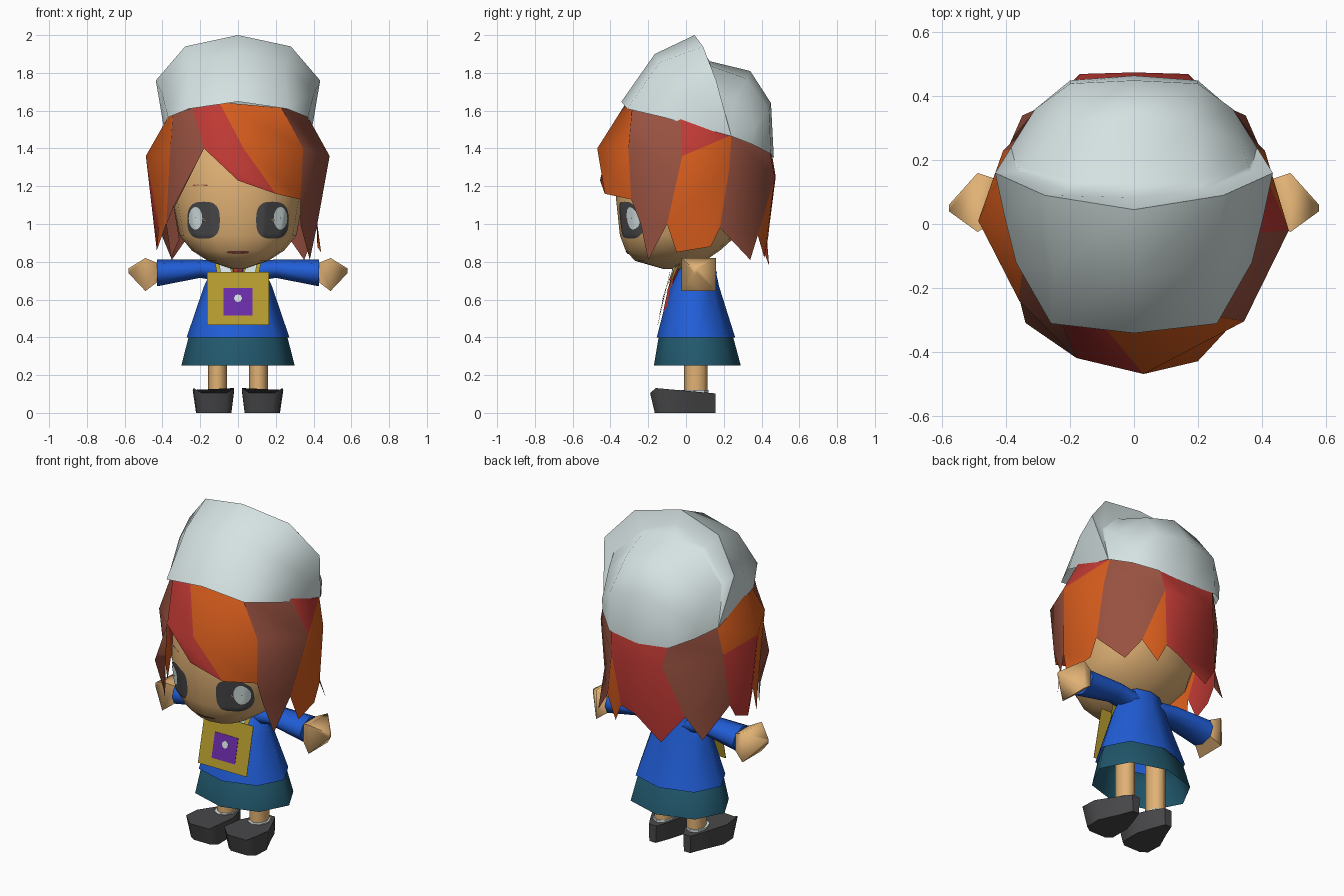
import bpy, bmesh, math
from mathutils import Vector
from mathutils.bvhtree import BVHTree

if "Cube" in bpy.data.objects:
    bpy.data.objects.remove(bpy.data.objects["Cube"])


def material(name, r, g, b):
    m = bpy.data.materials.new(name)
    m.diffuse_color = tuple((c / 255) ** 2.2 for c in (r, g, b)) + (1,)
    m.use_nodes = True
    m.node_tree.nodes["Principled BSDF"].inputs["Base Color"].default_value = m.diffuse_color
    return m


WHITE = material("pale_grey", 212, 225, 225)
SKIN = material("skin", 224, 176, 116)
BLUE = material("blue", 38, 94, 214)
TEAL = material("teal", 38, 88, 108)
DARK = material("charcoal", 74, 74, 76)
ORANGE = material("orange", 212, 92, 34)
BROWN = material("brown", 150, 82, 66)
RED = material("red", 190, 60, 55)
GOLD = material("gold", 180, 155, 50)
PURPLE = material("purple", 106, 48, 168)


def build(name, polys, mats, angle=35):
    """Weld a list of (points, material index) into one object."""
    bm = bmesh.new()
    for pts, mi in polys:
        f = bm.faces.new([bm.verts.new(p) for p in pts])
        f.material_index = mi
    bmesh.ops.remove_doubles(bm, verts=bm.verts, dist=0.0005)
    bmesh.ops.recalc_face_normals(bm, faces=bm.faces)
    me = bpy.data.meshes.new(name)
    bm.to_mesh(me)
    bm.free()
    for m in mats:
        me.materials.append(m)
    ob = bpy.data.objects.new(name, me)
    bpy.context.collection.objects.link(ob)
    bpy.ops.object.select_all(action='DESELECT')
    ob.select_set(True)
    bpy.context.view_layer.objects.active = ob
    if angle:
        bpy.ops.object.shade_smooth_by_angle(angle=math.radians(angle))
    return ob


def loft(name, rows, mat, closed=True, caps=(False, False), angle=35):
    polys, n = [], len(rows[0])
    for a, b in zip(rows, rows[1:]):
        for i in range(n if closed else n - 1):
            j = (i + 1) % n
            quad = []
            for p in (a[i], a[j], b[j], b[i]):
                if all((Vector(p) - Vector(q)).length > 0.001 for q in quad):
                    quad.append(p)
            if len(quad) > 2:
                polys.append((quad, 0))
    for cap, row in zip(caps, (rows[0], rows[-1])):
        if cap:
            polys.append((row, 0))
    return build(name, polys, [mat], angle)


def unit(n, p=2.0, shift=0.0):
    """Superellipse outline scaled to reach -1..1."""
    pts = []
    for i in range(n):
        t = 2 * math.pi * i / n + shift
        c, s = math.cos(t), math.sin(t)
        pts.append((math.copysign(abs(c) ** (2 / p), c), math.copysign(abs(s) ** (2 / p), s)))
    m = max(abs(u) for u, v in pts)
    return [(u / m, v / m) for u, v in pts]


def ring_z(z, rx, y0, y1, n, p=2.0, cx=0.0):
    return [(cx + rx * u, (y0 + y1) / 2 + (y1 - y0) / 2 * v, z) for u, v in unit(n, p)]


def ring_x(x, y0, y1, z0, z1, n, shift=0.0):
    return [(x, (y0 + y1) / 2 + (y1 - y0) / 2 * u, (z0 + z1) / 2 + (z1 - z0) / 2 * v)
            for u, v in unit(n, 2, shift)]


def flip(pts):
    return [(-x, y, z) for x, y, z in pts]


def across(half):
    """Extend a centre-to-right row to the left side."""
    return flip(half[:0:-1]) + half


# Head
head = loft("head", [ring_z(*r, 16, 2.25) for r in (
    (0.762, 0.03, -0.12, -0.03), (0.805, 0.16, -0.27, 0.10), (0.86, 0.245, -0.32, 0.18),
    (0.94, 0.31, -0.35, 0.27), (1.13, 0.345, -0.37, 0.37), (1.38, 0.34, -0.36, 0.40),
    (1.54, 0.27, -0.27, 0.32))], SKIN, caps=(True, True), angle=60)
bvh = BVHTree.FromPolygons([v.co for v in head.data.vertices],
                           [p.vertices[:] for p in head.data.polygons])


def on_face(x, z, lift):
    hit = bvh.ray_cast(Vector((x, -2, z)), Vector((0, 1, 0)))[0]
    return (x, (hit.y if hit else -0.2) - lift, z)


def face_patch(name, cx, cz, rx, rz, mat, lift, n=32, p=2.8):
    rows = [[on_face(cx + rx * k * u, cz + rz * k * v, lift) for u, v in unit(n, p)]
            for k in (0.02, 0.15, 0.3, 0.45, 0.6, 0.7, 0.8, 0.9, 1)]
    loft(name, rows, mat, caps=(True, False), angle=60)


# Eyes, highlights, brows and mouth
for side, s in (("left", -1), ("right", 1)):
    face_patch(side + "_eye", s * 0.182, 1.02, 0.086, 0.098, DARK, 0.005)
    face_patch(side + "_eye_highlight", s * 0.225, 1.03, 0.036, 0.06, WHITE, 0.009, 16, 2)
    face_patch(side + "_brow", s * 0.2, 1.205, 0.04, 0.005, BROWN, 0.004)
face_patch("mouth", 0, 0.85, 0.06, 0.008, BROWN, 0.005)

# Hair columns: top, middle and lower points
C = {
    0: ((-0.1, -0.315, 1.645), (0.03, -0.47, 1.4), (0.2, -0.43, 1.16)),
    1: ((0.23, -0.285, 1.615), (0.345, -0.305, 1.4), (0.33, -0.29, 1.13)),
    2: ((0.36, -0.03, 1.585), (0.485, -0.02, 1.36), (0.42, -0.1, 1.0)),
    3: ((0.375, 0.24, 1.47), (0.41, 0.23, 1.3), (0.42, 0.18, 0.98)),
    4: ((0.19, 0.44, 1.4), (0.17, 0.47, 1.25), (0.26, 0.38, 0.94)),
    5: ((0, 0.455, 1.37), (0, 0.475, 1.25), (0.04, 0.43, 0.9)),
    10: ((-0.24, -0.28, 1.615), (-0.18, -0.42, 1.4), (-0.34, -0.31, 1.1)),
    9: ((-0.345, -0.12, 1.58), (-0.36, -0.24, 1.38), (-0.38, -0.15, 1.0)),
}
for new, old in ((6, 4), (7, 3), (8, 2)):
    C[new] = tuple(flip(C[old]))
C[8] = (C[8][0], (-0.488, 0.01, 1.36), (-0.42, -0.04, 1.0))
O, B, R = 0, 1, 2
# Locks: two columns, upper colour, lower colour, tip points from second column to first
locks = [
    (0, 1, O, O, []),
    (1, 2, B, B, [(0.38, -0.2, 0.81), (0.33, -0.24, 1.0)]),
    (2, 3, O, O, [(0.42, 0.13, 0.88), (0.44, -0.05, 0.85)]),
    (3, 4, B, B, [(0.35, 0.34, 0.81)]),
    (5, 6, R, R, [(-0.14, 0.44, 0.78)]),
    (6, 7, B, B, [(-0.35, 0.34, 0.81)]),
    (7, 8, O, R, [(-0.43, 0.02, 0.86), (-0.42, 0.13, 0.9)]),
    (8, 9, O, O, [(-0.43, -0.06, 0.86)]),
    (9, 10, B, B, [(-0.31, -0.27, 0.92), (-0.355, -0.19, 0.82)]),
]
polys = []
for a, b, up, low, tips in locks:
    if (a, b) == (2, 3):  # red wedge above the side lock
        polys += [([C[a][0], C[b][0], C[a][1]], R), ([C[b][0], C[b][1], C[a][1]], up)]
    else:
        polys.append(([C[a][0], C[b][0], C[b][1], C[a][1]], up))
    polys.append(([C[a][1], C[b][1], C[b][2], *tips, C[a][2]], low))
# Swept fringe lock, then the red back lock with its orange tip
split = (0.13, 0.435, 0.93)
polys += [([C[10][0], C[0][0], C[0][1], C[10][1]], R),
          ([C[10][1], C[0][1], C[0][2], (0.0, -0.455, 1.23)], R),
          ([C[4][0], C[5][0], C[5][1], C[4][1]], R),
          ([C[4][1], C[5][1], C[5][2], split], R),
          ([C[4][1], split, (0.18, 0.415, 0.82), C[4][2]], O)]
build("hair", polys, [ORANGE, BROWN, RED], 42)

# Hat: front shell from rim to ridge, then the soft bag at the back
corner = (0.385, 0.24, 1.465)
ridge = [(0, 0.045, 2.0), (0.28, 0.09, 1.94), (0.435, 0.16, 1.76), corner]
hat_rows = [
    [(0, -0.342, 1.648), (0.26, -0.312, 1.61), (0.37, -0.12, 1.565), corner],
    [(0, -0.165, 1.9), (0.25, -0.14, 1.855), (0.405, 0.02, 1.7), corner],
    ridge]
bag_rows = [
    ridge,
    [(0, 0.083, 1.93), (0.21, 0.105, 1.85), (0.365, 0.165, 1.7), corner],
    [(0, 0.125, 1.862), (0.2, 0.135, 1.835), (0.36, 0.18, 1.69), corner],
    [(0, 0.34, 1.81), (0.18, 0.32, 1.77), (0.34, 0.25, 1.64), corner],
    [(0, 0.45, 1.64), (0.2, 0.44, 1.6), (0.31, 0.36, 1.5), corner],
    [(0, 0.465, 1.35), (0.2, 0.45, 1.37), (0.31, 0.355, 1.42), corner]]
loft("hat_front", [across(r) for r in hat_rows], WHITE, False, angle=60)
loft("hat_bag", [across(r) for r in bag_rows], WHITE, False, angle=60)

# Shirt, skirt and neck
loft("shirt", [ring_z(*r, 8, 2.1) for r in (
    (0.40, 0.272, -0.155, 0.26), (0.67, 0.18, -0.085, 0.175), (0.81, 0.115, -0.01, 0.145))],
    BLUE, caps=(False, True), angle=65)
loft("skirt", [ring_z(*r, 8, 2.05) for r in (
    (0.25, 0.30, -0.17, 0.29), (0.40, 0.262, -0.145, 0.25), (0.44, 0.22, -0.12, 0.22))],
    TEAL, angle=65)
loft("neck", [ring_z(z, 0.06, -0.01, 0.11, 8) for z in (0.74, 0.85)], SKIN, angle=65)

# Arms, legs, socks, shoes and collar on both sides
shoe = [(0.09, 0.155), (0.14, 0.155), (0.175, 0.09), (0.24, -0.05), (0.235, -0.16), (0.19, -0.19),
        (0.06, -0.19), (0.02, -0.16), (0.02, -0.02), (0.055, 0.09)]
sole = [(0.12 + (x - 0.12) * 0.85, y if y > 0.1 else y * 0.87, 0.0) for x, y in shoe]
upper = [(x, y, 0.105 if y < -0.18 else 0.117 - 0.09 * y) for x, y in shoe]
for side, s in (("left", -1), ("right", 1)):
    def both(rows):
        return rows if s > 0 else [flip(r) for r in rows]
    loft(side + "_sleeve", both([ring_x(0.06, 0.0, 0.14, 0.69, 0.80, 8),
                                 ring_x(0.20, -0.005, 0.15, 0.715, 0.812, 8),
                                 ring_x(0.43, -0.02, 0.165, 0.67, 0.812, 8)]),
         BLUE, caps=(False, True), angle=65)
    loft(side + "_hand", both([ring_x(0.43, 0.01, 0.14, 0.69, 0.795, 4, math.pi / 4),
                               ring_x(0.49, -0.025, 0.16, 0.645, 0.82, 4, math.pi / 4),
                               ring_x(0.58, 0.04, 0.06, 0.74, 0.765, 4, math.pi / 4)]),
         SKIN, angle=70, caps=(False, True))
    loft(side + "_leg", [ring_z(z, 0.05, -0.01, 0.115, 8, cx=s * 0.108) for z in (0.09, 0.45)],
         SKIN, angle=65)
    loft(side + "_sock", [ring_z(z, 0.058, -0.03, 0.12, 8, cx=s * 0.112) for z in (0.09, 0.122)],
         WHITE, caps=(False, True))
    loft(side + "_shoe", both([sole, upper]), DARK, caps=(True, True), angle=55)
    build(side + "_collar_trim", [([(s * 0.125, -0.025, 0.81), (s * 0.03, -0.045, 0.81),
                                    (s * 0.02, -0.105, 0.63), (s * 0.10, -0.085, 0.68)], 0)], [GOLD], 0)
    build(side + "_collar", [([(s * 0.105, -0.04, 0.81), (s * 0.045, -0.055, 0.81),
                               (s * 0.02, -0.105, 0.66), (s * 0.085, -0.09, 0.70)], 0)], [WHITE], 0)

# Necktie
loft("necktie", [ring_z(*r, 4) for r in (
    (0.51, 0.02, -0.125, -0.11), (0.57, 0.05, -0.114, -0.08),
    (0.70, 0.025, -0.085, -0.05), (0.80, 0.025, -0.065, -0.02))], RED, caps=(True, True), angle=0)


# Chest card with purple panel and pale dot, following the shirt slope
def card(name, pts, lift, mat):
    def row(d):
        return [(x, -0.085 - (0.75 - z) * 0.23 - d, z) for x, z in pts]
    loft(name, [row(lift - 0.002), row(lift)], mat, caps=(True, True), angle=0)


def square(x, z0, z1):
    return [(-x, z0), (x, z0), (x, z1), (-x, z1)]


card("chest_card", square(0.163, 0.465, 0.747), 0.0, GOLD)
card("card_panel", square(0.078, 0.515, 0.66), 0.003, PURPLE)
card("card_dot", [(0.021 * u, 0.607 + 0.021 * v) for u, v in unit(8)], 0.006, WHITE)
